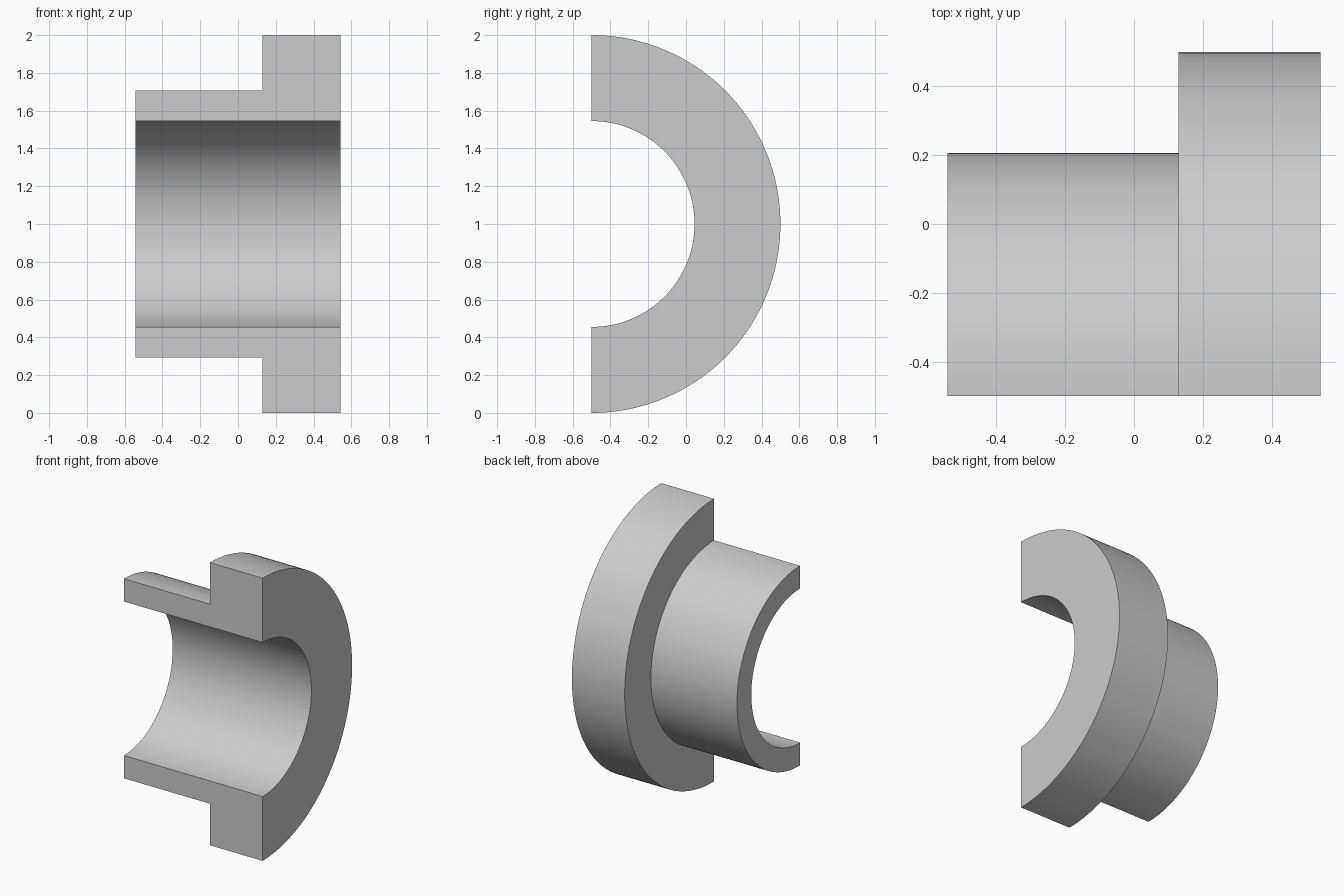
import bpy
import bmesh
from math import sin, cos, pi, radians

cube = bpy.data.objects.get("Cube")
if cube:
    bpy.data.objects.remove(cube, do_unlink=True)

# Plain grey material
grey = bpy.data.materials.new("plain_grey")
grey.use_nodes = True
colour = (0.6, 0.6, 0.6, 1)
grey.diffuse_color = colour
grey.node_tree.nodes["Principled BSDF"].inputs["Base Color"].default_value = colour

# Dimensions: the axis runs along x through AXIS_Y, AXIS_Z
BORE, SLEEVE, FLANGE = 0.545, 0.706, 1.0
X_SLEEVE, X_STEP, X_FLANGE = -0.543, 0.13, 0.543
AXIS_Y, AXIS_Z = -0.5, 1.0
STEPS = 96

# L-shaped wall section as (x, radius)
section = [(X_SLEEVE, BORE), (X_FLANGE, BORE), (X_FLANGE, FLANGE),
           (X_STEP, FLANGE), (X_STEP, SLEEVE), (X_SLEEVE, SLEEVE)]

# Sweep the section through half a turn and cap the two cut ends
bm = bmesh.new()
rings = []
for i in range(STEPS + 1):
    a = pi * i / STEPS
    rings.append([bm.verts.new((x, AXIS_Y + r * sin(a), AXIS_Z - r * cos(a)))
                  for x, r in section])
for r0, r1 in zip(rings, rings[1:]):
    for j in range(len(section)):
        k = (j + 1) % len(section)
        bm.faces.new((r0[j], r0[k], r1[k], r1[j]))
bm.faces.new(rings[0])
bm.faces.new(rings[-1])
bmesh.ops.recalc_face_normals(bm, faces=bm.faces)

mesh = bpy.data.meshes.new("half_flanged_bushing")
bm.to_mesh(mesh)
bm.free()
mesh.materials.append(grey)
bushing = bpy.data.objects.new("half_flanged_bushing", mesh)
bpy.context.collection.objects.link(bushing)

# Smooth round walls, crisp edges
bpy.ops.object.select_all(action="DESELECT")
bushing.select_set(True)
bpy.context.view_layer.objects.active = bushing
bpy.ops.object.shade_smooth_by_angle(angle=radians(30))
